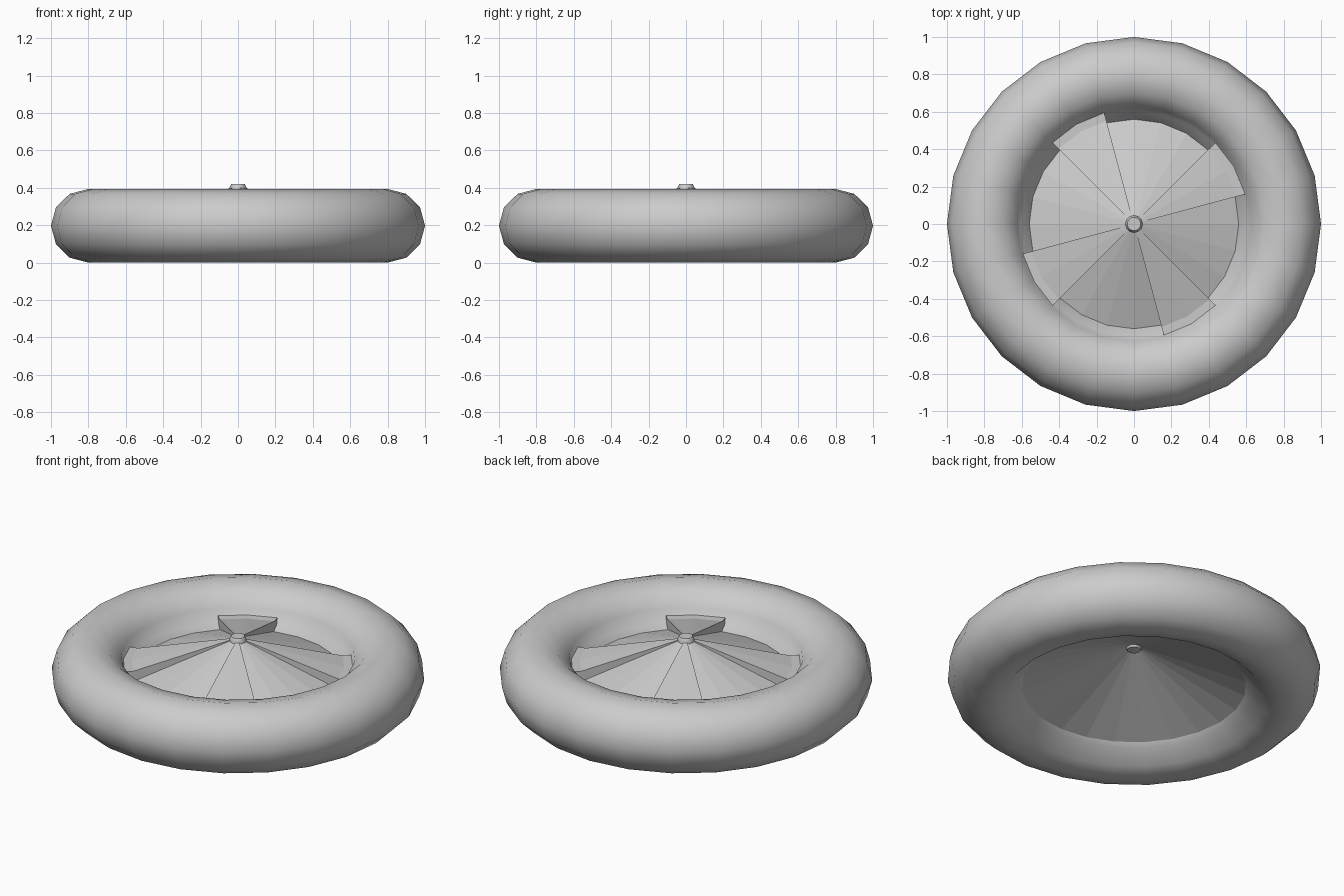
import bpy, bmesh, math

SEGMENTS = 24

cube = bpy.data.objects.get("Cube")
if cube:
    bpy.data.objects.remove(cube, do_unlink=True)

grey = bpy.data.materials.new("plain_grey")
grey.use_nodes = True
grey.diffuse_color = (0.6, 0.6, 0.6, 1)
grey.node_tree.nodes["Principled BSDF"].inputs["Base Color"].default_value = (0.6, 0.6, 0.6, 1)


def lathe(name, profile, smooth=False, start=0, steps=SEGMENTS, segments=SEGMENTS):
    """Turn a closed (radius, z) profile about z; a partial turn gets end caps."""
    bm = bmesh.new()
    full = steps == segments
    rings = []
    for i in range(steps if full else steps + 1):
        a = math.tau * (start + i) / segments
        rings.append([bm.verts.new((r * math.cos(a), r * math.sin(a), z)) for r, z in profile])
    n = len(profile)
    for i in range(steps):
        a, b = rings[i], rings[(i + 1) % len(rings)]
        for j in range(n):
            k = (j + 1) % n
            if profile[j][0] or profile[k][0]:
                bm.faces.new((a[j], a[k], b[k], b[j]))
    if not full:
        bm.faces.new(rings[0])
        bm.faces.new(rings[-1])
    bmesh.ops.remove_doubles(bm, verts=bm.verts, dist=0.0001)
    bmesh.ops.recalc_face_normals(bm, faces=bm.faces)
    for f in bm.faces:
        f.smooth = smooth
    mesh = bpy.data.meshes.new(name)
    bm.to_mesh(mesh)
    bm.free()
    mesh.materials.append(grey)
    obj = bpy.data.objects.new(name, mesh)
    bpy.context.collection.objects.link(obj)
    return obj


# Round tyre with a small inner flange that meets the disc
tube = [(0.8 + 0.2 * math.cos(math.radians(t)), 0.197 + 0.197 * math.sin(math.radians(t)))
        for t in range(-150, 151, 30)]
lathe("tyre", tube + [(0.605, 0.22), (0.56, 0.2), (0.56, 0.15)], smooth=True)

# Shallow cone-shaped wheel disc
lathe("wheel_disc", [(0, 0.41), (0.56, 0.2), (0.645, 0.1), (0, 0.37)])

# Four raised wedge spokes
wedge = [(0, 0.41), (0.57, 0.257), (0.625, 0.257), (0.625, 0.18), (0, 0.385)]
for i in range(4):
    lathe(f"spoke_{i + 1}", wedge, start=1 + 6 * i, steps=2)

# Hub pin through the centre
hub = lathe("hub_pin", [(0, 0.42), (0.036, 0.42), (0.046, 0.402), (0.046, 0.36),
                        (0.036, 0.342), (0, 0.335)], steps=12, segments=12)
bpy.context.view_layer.objects.active = hub
hub.select_set(True)
bpy.ops.object.shade_smooth_by_angle(angle=math.radians(50))
